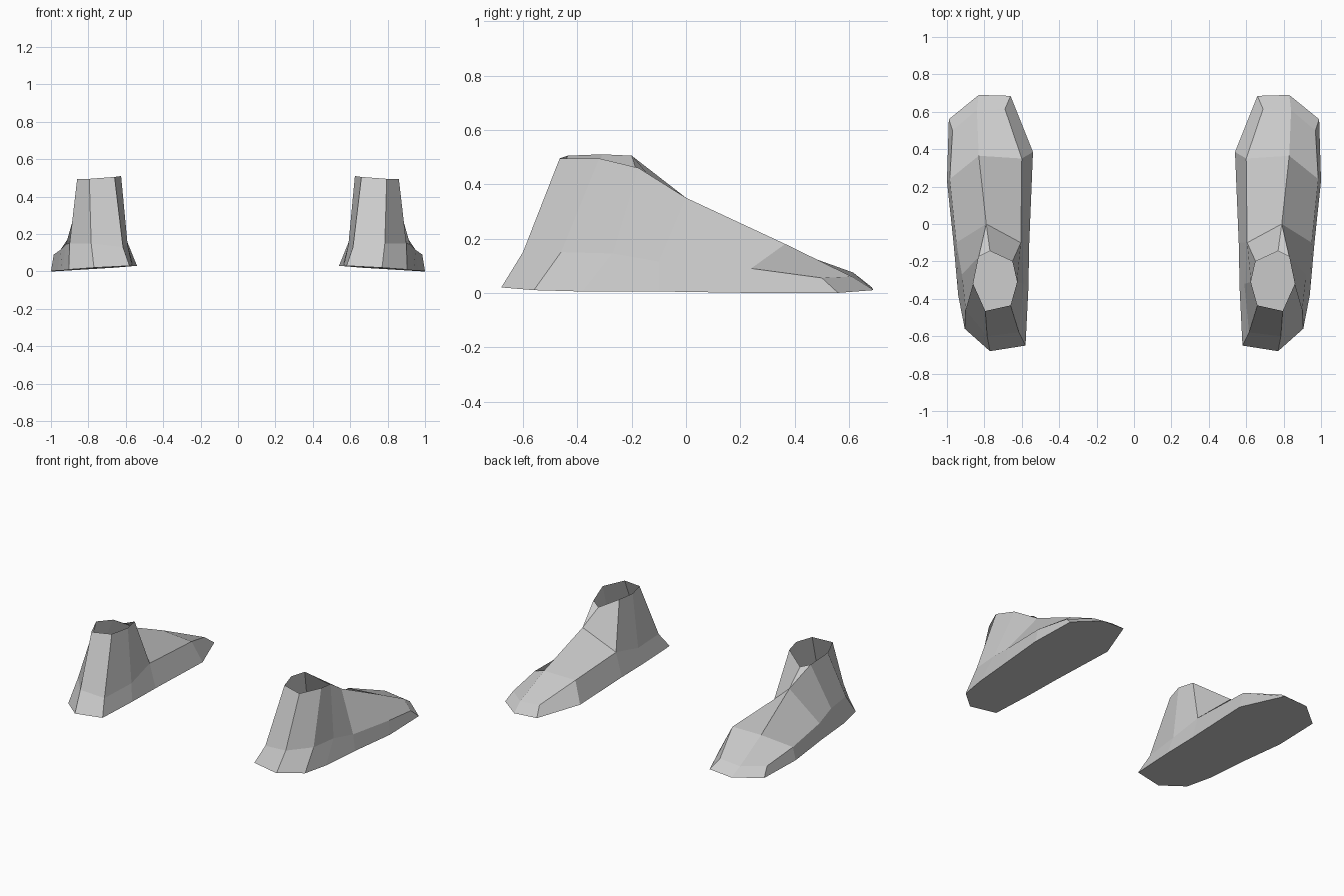
import bpy
import bmesh
from mathutils import Vector

default_cube = bpy.data.objects.get("Cube")
if default_cube:
    bpy.data.objects.remove(default_cube, do_unlink=True)

# One plain grey for the whole pair
grey = bpy.data.materials.new("light_grey")
grey.use_nodes = True
grey_value = (0.6, 0.6, 0.6, 1)
grey.diffuse_color = grey_value
grey.node_tree.nodes["Principled BSDF"].inputs["Base Color"].default_value = grey_value

# Sole outline, from the back of the heel round the outer side to the inner heel
SOLE = [
    (.77, -.68, .02), (.905, -.56, .01), (.94, -.38, .005), (.965, -.1, .005),
    (1, .23, 0), (.99, .56, 0), (.83, .69, .01), (.66, .685, .02),
    (.54, .385, .03), (.56, -.1, .03), (.565, -.35, .03), (.58, -.65, .03),
]
# Welt line above the sole, in the same order
WELT = [
    (.785, -.6, .15), (.9, -.46, .15), (.92, -.27, .145), (.95, -.1, .115),
    (.985, .24, .09), (.97, .5, .055), (.84, .61, .06), (.69, .615, .075),
    (.6, .35, .17), (.605, -.1, .19), (.59, -.32, .14), (.615, -.58, .13),
]
# Open ankle rim, from the back round the outer side
RIM = [
    (.795, -.465, .495), (.86, -.32, .495), (.83, -.175, .46), (.77, -.145, .44),
    (.65, -.2, .505), (.625, -.31, .51), (.66, -.435, .505),
]
# Ridge running down the instep to the toes
INSTEP = (.79, 0, .35)
TOE_RIDGE = (.83, .365, .18)


def add_ring(bm, points, side):
    return [bm.verts.new(Vector((side * x, y, z))) for x, y, z in points]


def build_shoe(name, side):
    bm = bmesh.new()
    sole = add_ring(bm, SOLE, side)
    welt = add_ring(bm, WELT, side)
    rim = add_ring(bm, RIM, side)
    instep, toe_ridge = add_ring(bm, [INSTEP, TOE_RIDGE], side)

    # Flat sole and the low wall around it
    bm.faces.new(sole)
    count = len(sole)
    for i in range(count):
        j = (i + 1) % count
        bm.faces.new((sole[i], sole[j], welt[j], welt[i]))

    # Ankle panels: outer heel, then inner heel
    back, outer, outer_front, front, inner_front, inner, inner_back = rim
    heel, heel_out, side_out, mid_out, ball_out, toe_out = welt[:6]
    toe_mid, toe_in, ball_in, mid_in, side_in, heel_in = welt[6:]
    ankle_panels = [
        (heel, heel_out, outer, back),
        (heel_out, side_out, outer_front, outer),
        (side_out, mid_out, instep, outer_front),
        (outer_front, instep, front),
        (instep, mid_in, inner_front, front),
        (mid_in, side_in, inner, inner_front),
        (side_in, heel_in, inner_back, inner),
        (heel_in, heel, back, inner_back),
    ]
    # Foot panels either side of the ridge
    foot_panels = [
        (mid_out, ball_out, toe_ridge, instep),
        (ball_out, toe_out, toe_mid, toe_ridge),
        (toe_mid, toe_in, ball_in, toe_ridge),
        (toe_ridge, ball_in, mid_in, instep),
    ]
    for panel in ankle_panels + foot_panels:
        bm.faces.new(panel)

    # The shell is open, so orient it from the sole, which must face down
    bmesh.ops.recalc_face_normals(bm, faces=bm.faces[:])
    bm.faces.ensure_lookup_table()
    bm.normal_update()
    if bm.faces[0].normal.z > 0:
        bmesh.ops.reverse_faces(bm, faces=bm.faces[:])

    mesh = bpy.data.meshes.new(name)
    bm.to_mesh(mesh)
    bm.free()
    mesh.materials.append(grey)
    shoe = bpy.data.objects.new(name, mesh)
    bpy.context.collection.objects.link(shoe)
    return shoe


# Mirrored pair
build_shoe("left_shoe", 1)
build_shoe("right_shoe", -1)
